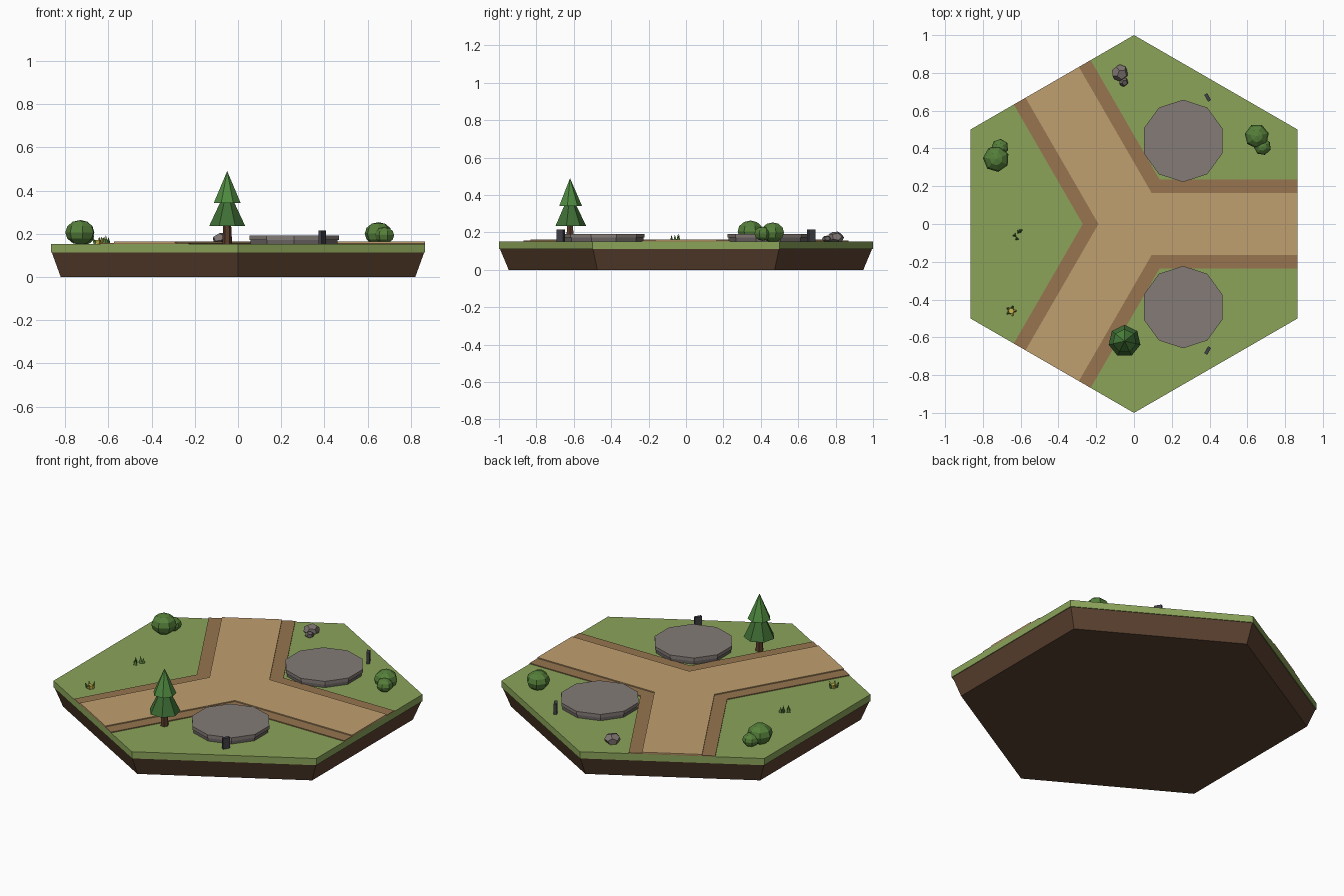
import bpy, bmesh
from math import pi, sin, cos, radians, sqrt
from mathutils import Vector, Matrix

if "Cube" in bpy.data.objects:
    bpy.data.objects.remove(bpy.data.objects["Cube"])

TOP = 0.152  # grass surface height


def material(name, hexcode):
    m = bpy.data.materials.new(name)
    c = [int(hexcode[i:i + 2], 16) / 255 for i in (0, 2, 4)]
    m.diffuse_color = [v / 12.92 if v < 0.04 else ((v + 0.055) / 1.055) ** 2.4 for v in c] + [1]
    m.use_nodes = True
    m.node_tree.nodes["Principled BSDF"].inputs["Base Color"].default_value = m.diffuse_color
    return m


DIRT = material("dirt", "5c4230")
GRASS = material("grass", "8ba45a")
SAND = material("sand", "c0a070")
EDGE = material("path_edge", "97754f")
STONE = material("stone", "837b76")
STONE_DARK = material("stone_dark", "67615f")
SLATE = material("slate", "414148")
ROCK = material("rock", "7d7470")
BARK = material("bark", "5a3d2a")
PINE = material("pine", "3f6e35")
PINE_TIP = material("pine_tip", "4f8a40")
LEAF = material("leaf", "557f3a")
FLOWER = material("flower", "c9b84e")


def finish(bm, name, mat):
    bmesh.ops.recalc_face_normals(bm, faces=bm.faces)
    me = bpy.data.meshes.new(name)
    bm.to_mesh(me)
    bm.free()
    ob = bpy.data.objects.new(name, me)
    me.materials.append(mat)
    bpy.context.collection.objects.link(ob)
    return ob


def cone(name, mat, x, y, z0, z1, r0, r1, sides, turn=0.0, tilt=None):
    """Upright prism, frustum or cone with a vertex at angle turn."""
    bm = bmesh.new()
    bmesh.ops.create_cone(bm, cap_ends=True, segments=sides, radius1=r0, radius2=r1, depth=z1 - z0,
                          matrix=Matrix.Translation((0, 0, (z1 - z0) / 2)))
    v = min(bm.verts, key=lambda p: p.co.z).co
    spin = Matrix.Rotation(turn - Vector((1, 0)).angle_signed(v.xy) * -1, 4, 'Z')
    m = Matrix.Translation((x, y, z0)) @ (tilt or Matrix()) @ spin
    bmesh.ops.transform(bm, matrix=m, verts=bm.verts)
    return finish(bm, name, mat)


def blob(name, x, y, r, z):
    """Low-poly squashed bush ball."""
    bm = bmesh.new()
    bmesh.ops.create_uvsphere(bm, u_segments=7, v_segments=6, radius=r)
    m = Matrix.Translation((x, y, z)) @ Matrix.Rotation(x * 9, 4, 'Z') @ Matrix.Diagonal((1, 1, 0.82, 1))
    bmesh.ops.transform(bm, matrix=m, verts=bm.verts)
    return finish(bm, name, LEAF)


def rock(name, x, y, r, z, mat):
    """Dodecahedron from the face centres of an icosahedron."""
    ico = bmesh.new()
    bmesh.ops.create_icosphere(ico, subdivisions=1, radius=1)
    bm = bmesh.new()
    for f in ico.faces:
        bm.verts.new(f.calc_center_median().normalized() * r)
    ico.free()
    bmesh.ops.convex_hull(bm, input=bm.verts)
    bmesh.ops.dissolve_limit(bm, angle_limit=0.05, verts=bm.verts, edges=bm.edges)
    m = Matrix.Translation((x, y, z)) @ Matrix.Diagonal((1, 1, 0.75, 1)) @ Matrix.Rotation(0.5, 4, (1, 1, 1))
    bmesh.ops.transform(bm, matrix=m, verts=bm.verts)
    return finish(bm, name, mat)


def three_way(name, mat, w, z0, z1):
    """Y-shaped slab whose three arms end flush with the tile sides."""
    bm = bmesh.new()
    pts, reach = [], sqrt(3) / 2
    for k in range(3):
        a = k * 2 * pi / 3
        for s in (-w, w):
            pts.append((reach * cos(a) - s * sin(a), reach * sin(a) + s * cos(a)))
        d = w / sin(pi / 3)
        pts.append((d * cos(a + pi / 3), d * sin(a + pi / 3)))
    f = bm.faces.new([bm.verts.new((px, py, z0)) for px, py in pts])
    ext = bmesh.ops.extrude_face_region(bm, geom=[f], use_keep_orig=True)["geom"]
    bmesh.ops.translate(bm, vec=(0, 0, z1 - z0), verts=[g for g in ext if isinstance(g, bmesh.types.BMVert)])
    return finish(bm, name, mat)


# Hexagonal tile: tapered soil under a turf slab
cone("soil_base", DIRT, 0, 0, 0, 0.112, 0.948, 0.995, 6, pi / 2)
cone("grass_slab", GRASS, 0, 0, 0.112, TOP, 1, 1, 6, pi / 2)

# Three-way path with lower borders
three_way("path_border", EDGE, 0.235, TOP, 0.157)
three_way("path", SAND, 0.163, TOP, 0.163)

# Mirrored stone pads with marker posts
for side, s in (("back", 1), ("front", -1)):
    cone(side + "_pad_base", STONE_DARK, 0.26, 0.44 * s, TOP, 0.172, 0.212, 0.212, 10, pi / 2)
    cone(side + "_pad_top", STONE, 0.26, 0.44 * s, 0.172, 0.192, 0.218, 0.218, 10, pi / 2)
    bm = bmesh.new()
    bmesh.ops.create_cube(bm, size=1, matrix=Matrix.Translation((0.39, 0.67 * s, TOP + 0.032))
                          @ Matrix.Rotation(radians(120) * s, 4, 'Z') @ Matrix.Diagonal((0.042, 0.018, 0.064, 1)))
    finish(bm, side + "_marker_post", SLATE)

# Pine tree
cone("pine_trunk", BARK, -0.05, -0.62, TOP, 0.245, 0.023, 0.018, 6)
cone("pine_lower", PINE, -0.05, -0.62, 0.235, 0.36, 0.086, 0.026, 7, pi / 2)
cone("pine_upper", PINE_TIP, -0.05, -0.62, 0.342, 0.49, 0.064, 0, 7, pi / 2)

# Bushes
blob("left_bush_large", -0.73, 0.345, 0.07, 0.206)
blob("left_bush_small", -0.71, 0.405, 0.046, 0.187)
blob("right_bush_large", 0.65, 0.465, 0.065, 0.2)
blob("right_bush_small", 0.68, 0.41, 0.046, 0.193)

# Rocks
rock("rock_large", -0.075, 0.8, 0.045, 0.172, ROCK)
rock("rock_small", -0.055, 0.752, 0.025, 0.165, STONE_DARK)

# Grass tuft
for i, (x, y, h) in enumerate([(-0.612, -0.042, 0.042), (-0.632, -0.06, 0.036), (-0.6, -0.036, 0.032),
                               (-0.62, -0.078, 0.034)]):
    cone(f"grass_blade_{i}", LEAF, x, y, TOP, TOP + h, 0.012, 0, 3, i * 1.3)

# Small flowering plant: leaning leaves around a yellow head
for i in range(5):
    a = i * 2 * pi / 5
    lean = Matrix.Rotation(a, 4, 'Z') @ Matrix.Rotation(0.45, 4, 'Y')
    cone(f"plant_leaf_{i}", LEAF if i % 2 else FLOWER, -0.65 + 0.014 * cos(a), -0.46 + 0.014 * sin(a),
         TOP, TOP + 0.032, 0.009, 0.003, 4, 0, lean)
cone("plant_head", FLOWER, -0.65, -0.46, TOP, TOP + 0.018, 0.018, 0.015, 6)
